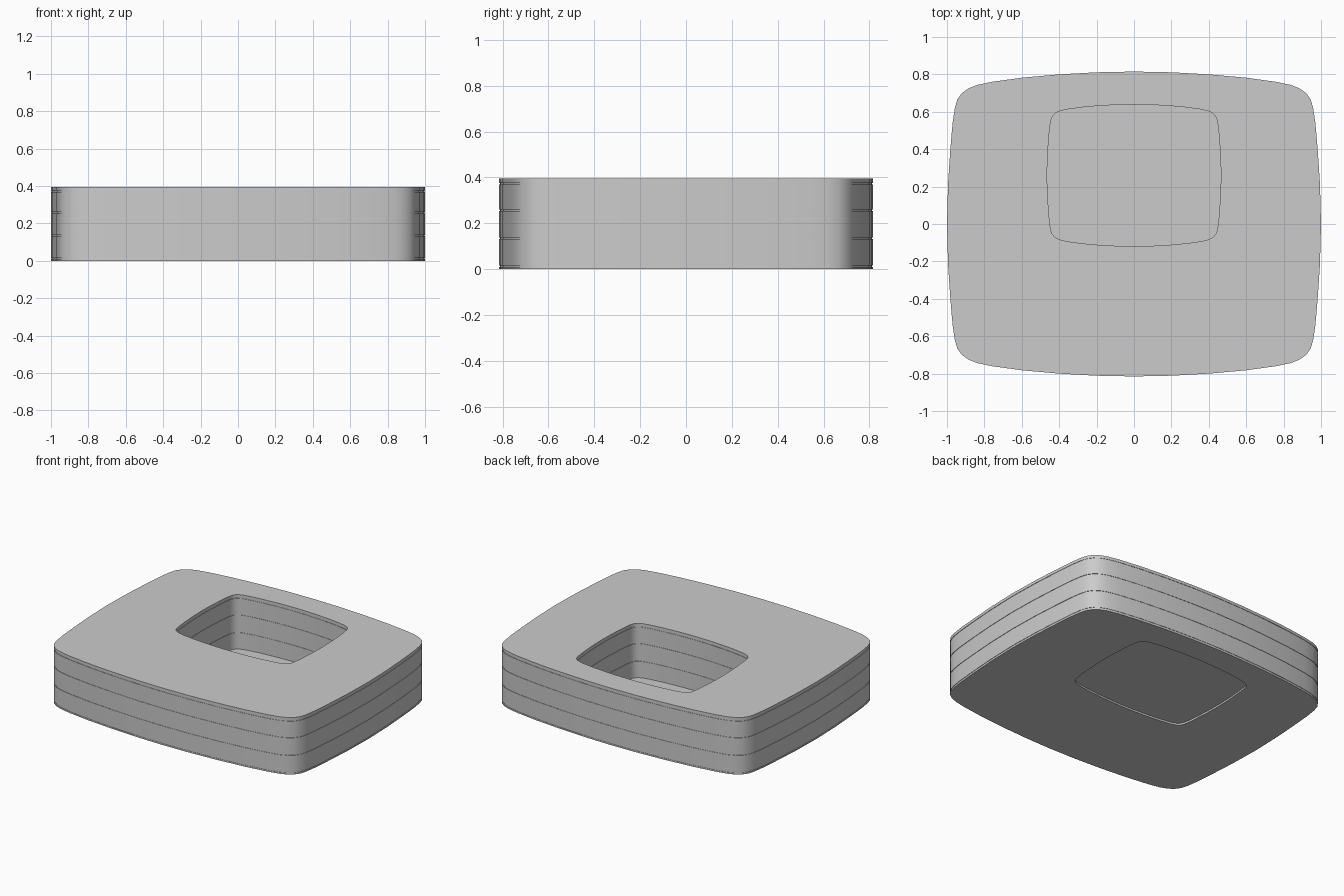
import bpy, bmesh, math

if "Cube" in bpy.data.objects:
    bpy.data.objects.remove(bpy.data.objects["Cube"])

HEIGHT = 0.395
HOLE_SCALE, HOLE_Y = 0.465, 0.26
GROOVES = [0.013, 0.135, 0.257, 0.372]
GROOVE_W, GROOVE_D = 0.006, 0.003

# One quadrant of the bulging rounded-rectangle outline
QUARTER = [(0, .815), (.2, .811), (.4, .80), (.6, .782), (.76, .760), (.84, .743),
           (.885, .725), (.920, .700), (.945, .665), (.958, .62), (.970, .54),
           (.982, .40), (.994, .22), (1, 0)]
q = QUARTER
outline = (q + [(x, -y) for x, y in q[-2::-1]] + [(-x, -y) for x, y in q[1:]]
           + [(-x, y) for x, y in q[-2:0:-1]])

bm = bmesh.new()


def ring(z, inset=0.0, hole=False):
    """Horizontal outline loop, either outer or pocket."""
    s, oy = (HOLE_SCALE, HOLE_Y) if hole else (1.0, 0.0)
    s -= inset
    return [bm.verts.new((x * s, y * s + oy, z)) for x, y in outline]


def bridge(a, b):
    n = len(a)
    for i in range(n):
        j = (i + 1) % n
        bm.faces.new((a[i], a[j], b[j], b[i]))


def wall_levels(grooves):
    """Height and inset pairs for a wall with fine seams."""
    h = GROOVE_W / 2
    return [p for z in grooves for p in
            ((z - h, 0), (z - h, GROOVE_D), (z + h, GROOVE_D), (z + h, 0))]


# Outer wall upward, top rim, then pocket wall down to the floor
rings = [ring(0)]
rings += [ring(z, d) for z, d in wall_levels(GROOVES)]
rings += [ring(HEIGHT), ring(HEIGHT, hole=True)]
rings += [ring(z, -d, True) for z, d in reversed(wall_levels(GROOVES[1:]))]
rings += [ring(0.018, hole=True)]
for a, b in zip(rings, rings[1:]):
    bridge(a, b)
bm.faces.new(rings[-1])

# Underside with the slightly recessed floor panel
under_rim, under_floor = ring(0, hole=True), ring(0.012, hole=True)
bridge(rings[0], under_rim)
bridge(under_rim, under_floor)
bm.faces.new(under_floor)

bmesh.ops.recalc_face_normals(bm, faces=bm.faces[:])
mesh = bpy.data.meshes.new("layered_basin")
bm.to_mesh(mesh)
bm.free()
basin = bpy.data.objects.new("layered_basin", mesh)
bpy.context.collection.objects.link(basin)
bpy.context.view_layer.objects.active = basin
basin.select_set(True)
bpy.ops.object.shade_smooth_by_angle(angle=math.radians(30))
